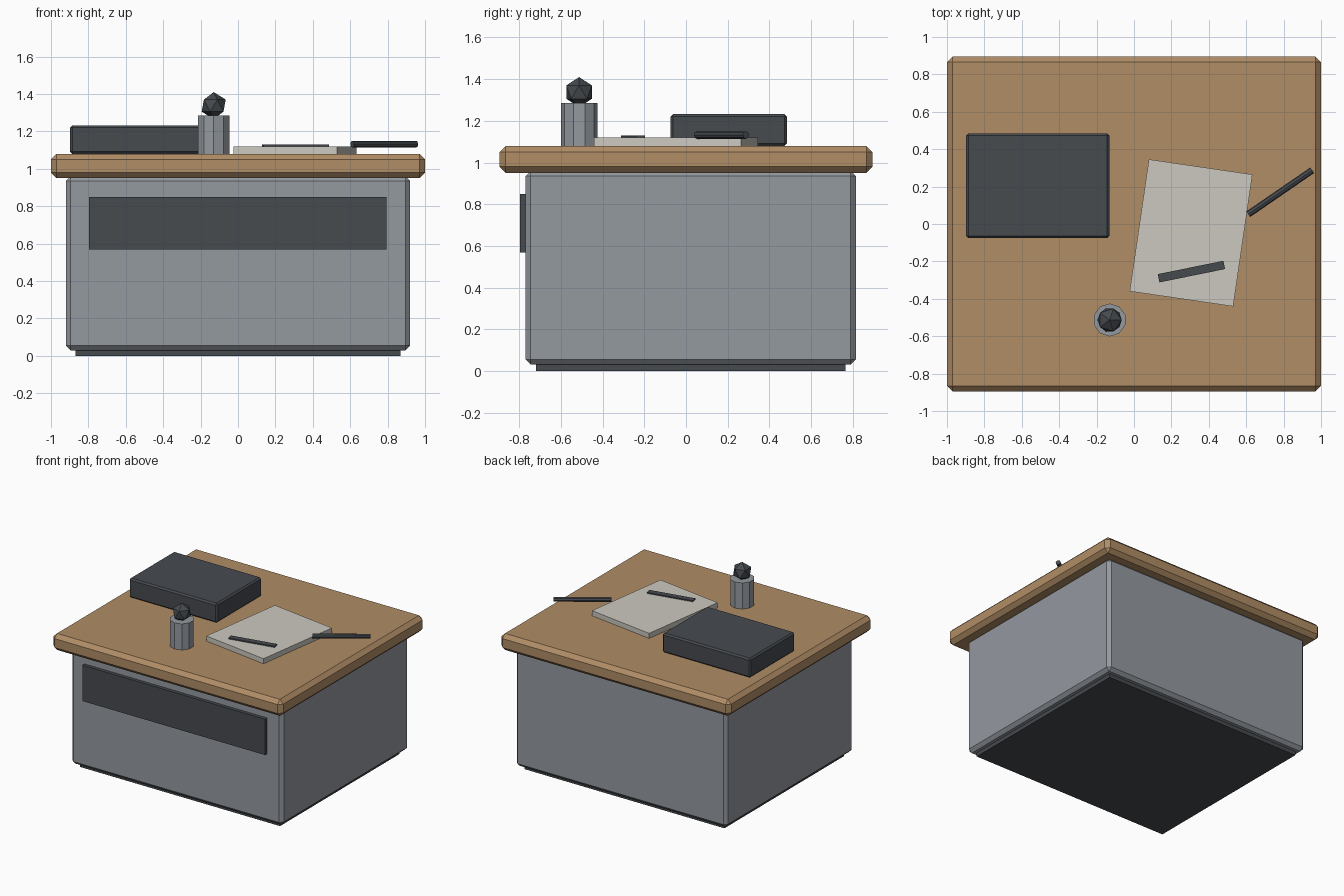
import bpy, bmesh, math
from mathutils import Matrix

if "Cube" in bpy.data.objects:
    bpy.data.objects.remove(bpy.data.objects["Cube"])


def material(name, color):
    m = bpy.data.materials.new(name)
    m.diffuse_color = (*color, 1)
    m.use_nodes = True
    m.node_tree.nodes["Principled BSDF"].inputs["Base Color"].default_value = m.diffuse_color
    return m


WOOD = material("wood", (0.434, 0.266, 0.133))
GREY = material("grey metal", (0.296, 0.319, 0.352))
DARK = material("dark grey", (0.061, 0.069, 0.078))
PAPER = material("paper", (0.604, 0.584, 0.527))


def finish(name, bm, mat):
    me = bpy.data.meshes.new(name)
    bm.to_mesh(me)
    bm.free()
    me.materials.append(mat)
    ob = bpy.data.objects.new(name, me)
    bpy.context.collection.objects.link(ob)
    return ob


def box(name, x, y, z, mat, bevel=0.0, turn=0.0):
    """Box from (min, max) ranges, optionally chamfered and turned about z."""
    bm = bmesh.new()
    size = [b - a for a, b in (x, y, z)]
    mid = [(a + b) / 2 for a, b in (x, y, z)]
    bmesh.ops.create_cube(bm, size=1)
    bmesh.ops.scale(bm, vec=size, verts=bm.verts)
    if bevel:
        bmesh.ops.bevel(bm, geom=bm.edges[:], offset=bevel, segments=1,
                        affect='EDGES', profile=0.5)
    bm.transform(Matrix.Translation(mid) @ Matrix.Rotation(math.radians(turn), 4, 'Z'))
    return finish(name, bm, mat)


def cylinder(name, centre, radius, length, sides, mat, rot=Matrix()):
    bm = bmesh.new()
    bmesh.ops.create_cone(bm, cap_ends=True, segments=sides, radius1=radius,
                          radius2=radius, depth=length)
    bm.transform(Matrix.Translation(centre) @ rot)
    return finish(name, bm, mat)


# desk body
box("plinth", (-0.87, 0.87), (-0.72, 0.765), (0, 0.06), DARK)
box("cabinet", (-0.92, 0.92), (-0.77, 0.815), (0.03, 0.96), GREY, 0.025)
box("front_panel", (-0.797, 0.793), (-0.797, -0.75), (0.568, 0.85), DARK)
box("desk_top", (-1, 1), (-0.895, 0.895), (0.95, 1.08), WOOD, 0.03)

# things on the desk
box("case", (-0.898, -0.132), (-0.075, 0.485), (1.08, 1.232), DARK, 0.012)
box("paper_stack", (0.025, 0.585), (-0.404, 0.309), (1.078, 1.12), PAPER, 0, -8.3)
box("flat_marker", (0.128, 0.486), (-0.277, -0.232), (1.118, 1.129), DARK, 0, 11.5)
lay = Matrix.Rotation(math.radians(34.5), 4, 'Z') @ Matrix.Rotation(math.pi / 2, 4, 'Y')
cylinder("pen", (0.782, 0.17, 1.132), 0.018, 0.415, 8, DARK, lay)

# cup with a faceted ball
cylinder("cup", (-0.13, -0.513, 1.182), 0.088, 0.206, 10, GREY)
bm = bmesh.new()
bmesh.ops.create_icosphere(bm, subdivisions=1, radius=0.072)
bm.transform(Matrix.Translation((-0.13, -0.513, 1.338)))
finish("ball", bm, DARK)
